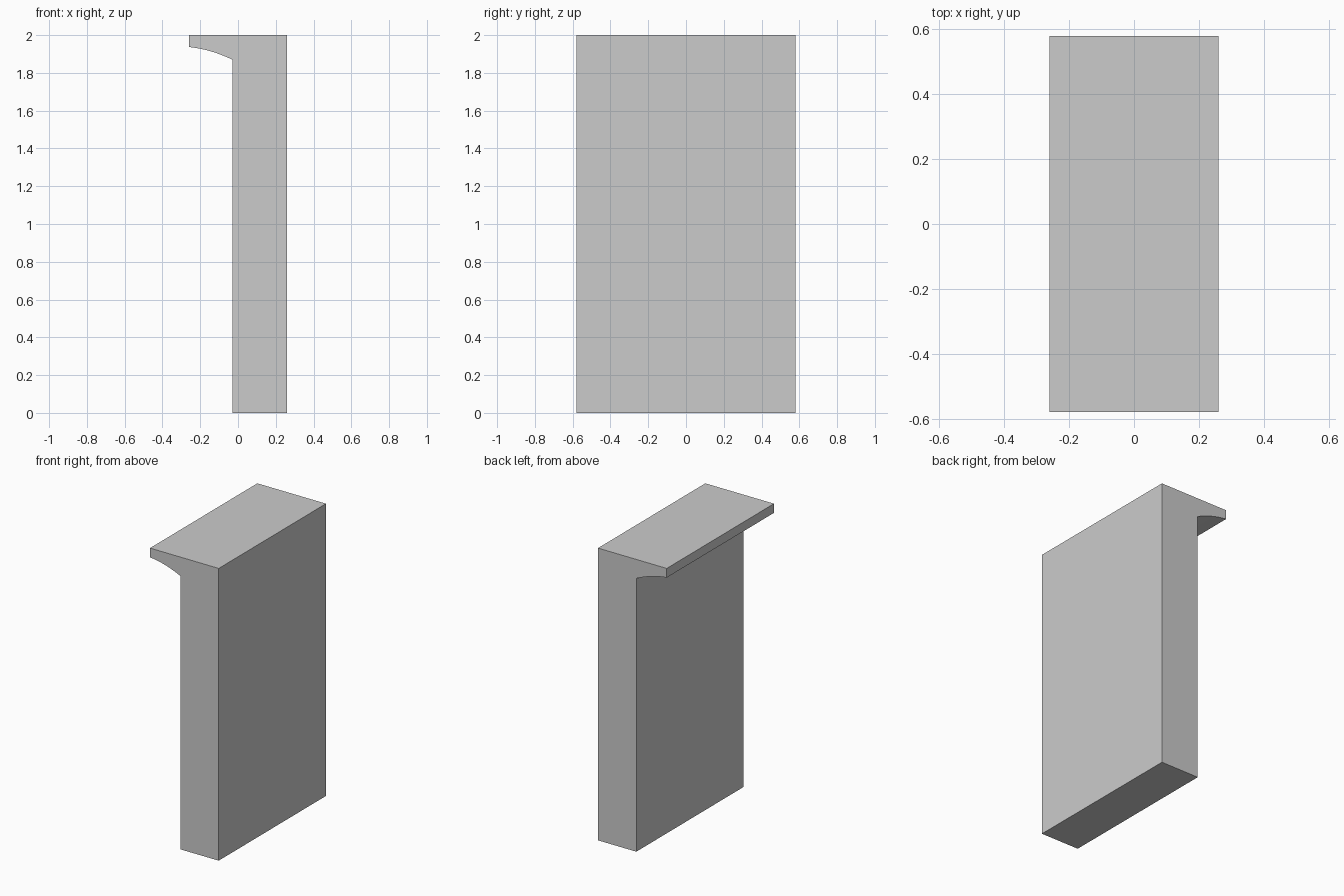
import bpy, bmesh

if "Cube" in bpy.data.objects:
    bpy.data.objects.remove(bpy.data.objects["Cube"])

HALF_DEPTH = 0.58
STEPS = 8

# Profile in x-z: upright slab with a thin lip on the left
profile = [(-0.03, 0.0), (0.26, 0.0), (0.26, 2.0), (-0.26, 2.0)]

# Curved underside of the lip, sweeping down into the slab
for i in range(STEPS + 1):
    t = 0.23 * i / STEPS
    profile.append((-0.26 + t, 1.937 - 0.1 * t - 0.83 * t * t))

# Extrude the profile from front to back
bm = bmesh.new()
front = bm.faces.new([bm.verts.new((x, -HALF_DEPTH, z)) for x, z in profile])
result = bmesh.ops.extrude_face_region(bm, geom=[front], use_keep_orig=True)
moved = [g for g in result["geom"] if isinstance(g, bmesh.types.BMVert)]
bmesh.ops.translate(bm, verts=moved, vec=(0, 2 * HALF_DEPTH, 0))
bmesh.ops.recalc_face_normals(bm, faces=bm.faces)

mesh = bpy.data.meshes.new("lipped_panel")
bm.to_mesh(mesh)
bm.free()
panel = bpy.data.objects.new("lipped_panel", mesh)
bpy.context.collection.objects.link(panel)

# Smooth only the curved underside
bpy.context.view_layer.objects.active = panel
panel.select_set(True)
bpy.ops.object.shade_smooth_by_angle(angle=0.52)
